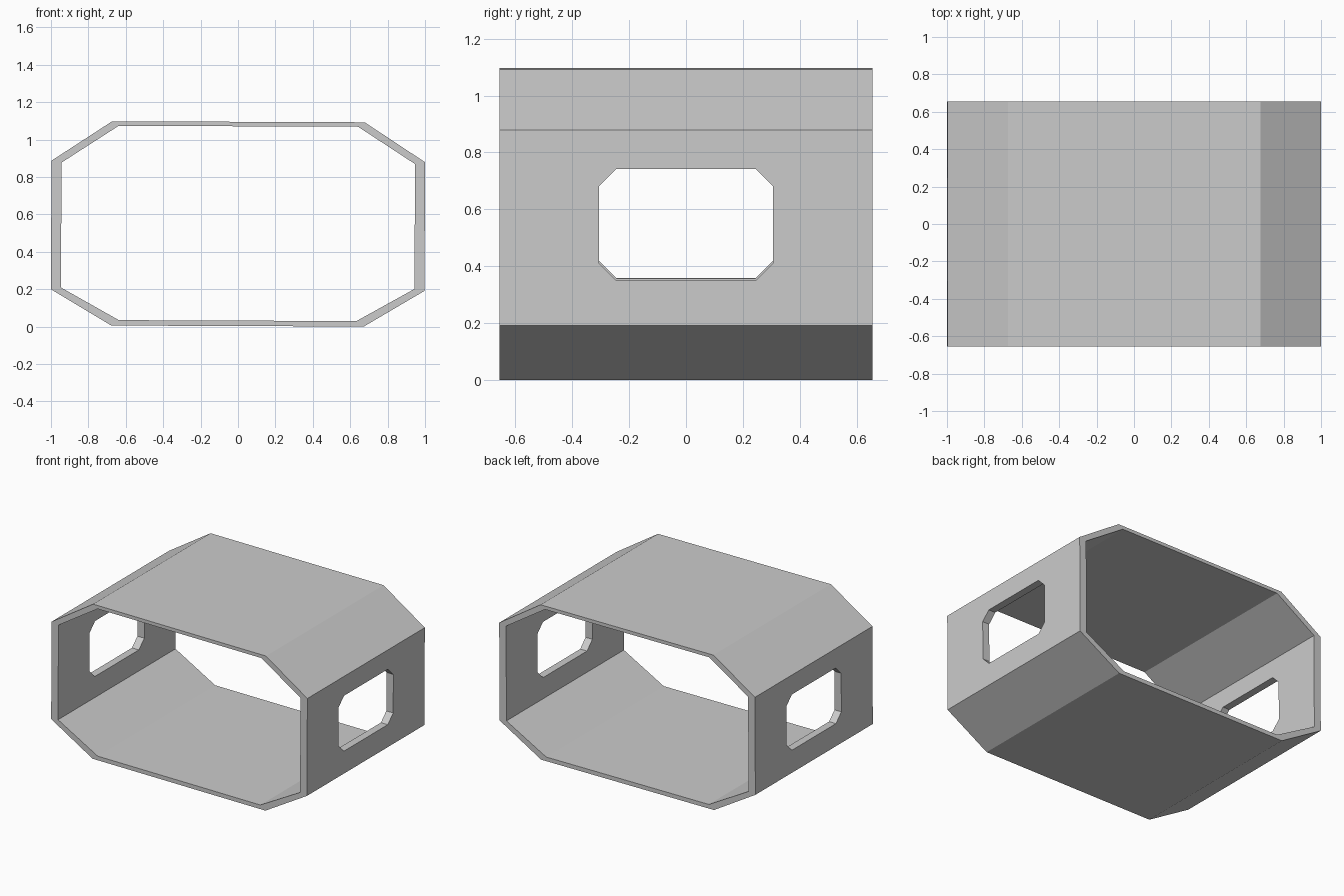
import bpy, bmesh
from mathutils import Matrix

if "Cube" in bpy.data.objects:
    bpy.data.objects.remove(bpy.data.objects["Cube"])

HALF_DEPTH = 0.655
TILT = Matrix.Translation((0, 0, 0.548)) @ Matrix.Rotation(0.004, 4, 'Y') @ Matrix.Translation((0, 0, -0.548))


def prism(name, loop, direction):
    """Extrude a closed loop of 3D points into a solid."""
    bm = bmesh.new()
    face = bm.faces.new([bm.verts.new(p) for p in loop])
    ext = bmesh.ops.extrude_face_region(bm, geom=[face])
    verts = [v for v in ext["geom"] if isinstance(v, bmesh.types.BMVert)]
    bmesh.ops.translate(bm, verts=verts, vec=direction)
    bmesh.ops.recalc_face_normals(bm, faces=bm.faces)
    bm.transform(TILT)
    mesh = bpy.data.meshes.new(name)
    bm.to_mesh(mesh)
    bm.free()
    obj = bpy.data.objects.new(name, mesh)
    bpy.context.collection.objects.link(obj)
    return obj


def mirrored(half):
    """Mirror right-hand (x, z) points into a closed profile."""
    return half + [(-x, z) for x, z in reversed(half)]


def cut(obj, cutter):
    mod = obj.modifiers.new("cut", 'BOOLEAN')
    mod.operation = 'DIFFERENCE'
    mod.solver = 'EXACT'
    mod.object = cutter
    bpy.context.view_layer.objects.active = obj
    bpy.ops.object.modifier_apply(modifier=mod.name)
    bpy.data.objects.remove(cutter)


# Outer eight-sided shell
outer = mirrored([(0.675, 0.003), (0.9986, 0.195), (0.9986, 0.883), (0.675, 1.095)])
shell = prism("tunnel_shell", [(x, -HALF_DEPTH, z) for x, z in outer], (0, 2 * HALF_DEPTH, 0))

# Hollow passage, open at front and back
inner = mirrored([(0.635, 0.032), (0.945, 0.205), (0.945, 0.873), (0.64, 1.071)])
passage = prism("passage_cutter", [(x, -1, z) for x, z in inner], (0, 2, 0))
cut(shell, passage)

# Clipped-corner windows through both side walls
W, LOW, HIGH, C = 0.305, 0.354, 0.746, 0.06
window = mirrored([(W - C, LOW), (W, LOW + C), (W, HIGH - C), (W - C, HIGH)])
opening = prism("window_cutter", [(-1.2, y, z) for y, z in window], (2.4, 0, 0))
cut(shell, opening)
